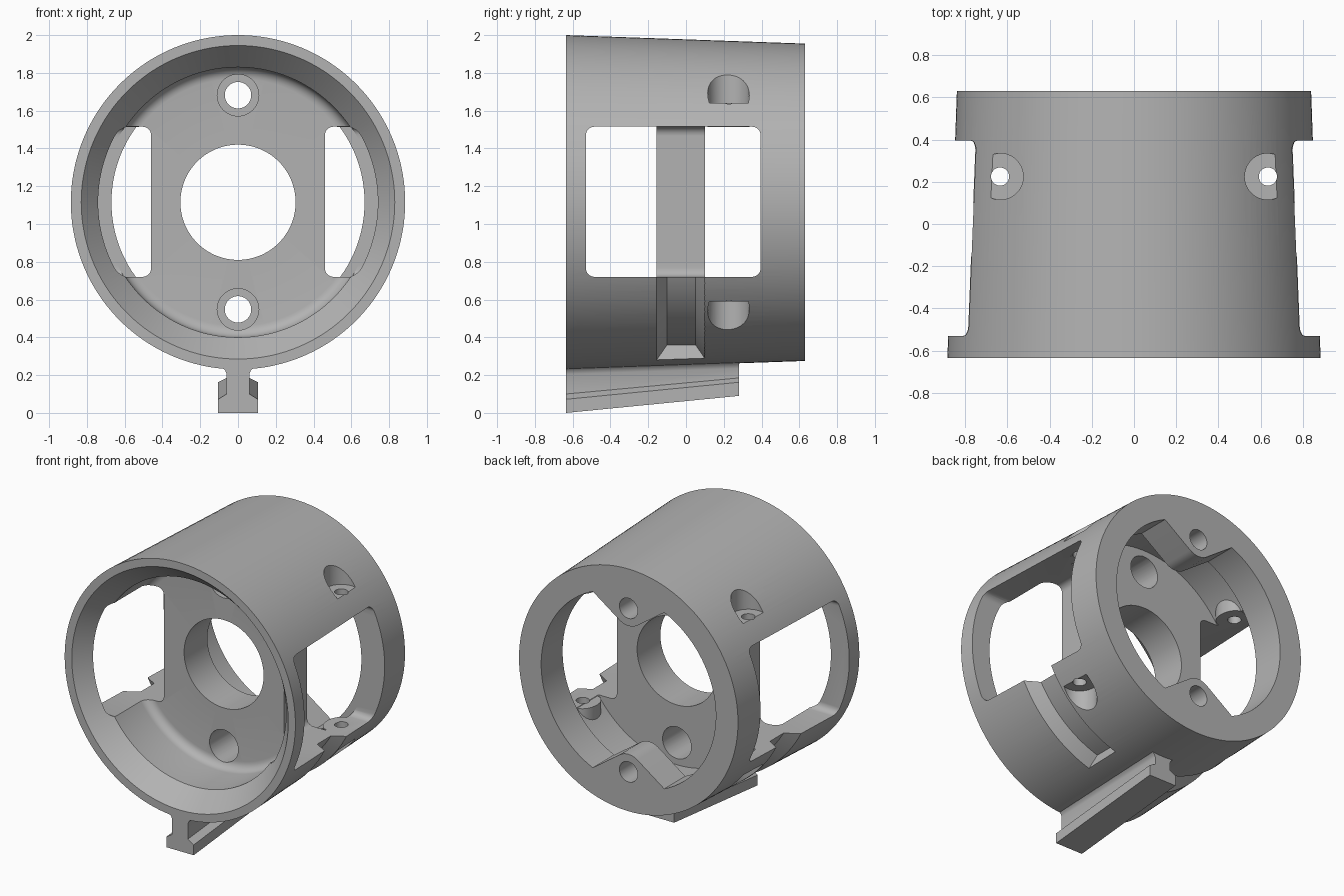
import bpy, bmesh
from math import sin, cos, pi, radians
from mathutils import Matrix, Vector

AXIS_Z = 1.115          # height of the bore axis
FRONT, BACK = -0.635, 0.63

cube = bpy.data.objects.get("Cube")
if cube:
    bpy.data.objects.remove(cube, do_unlink=True)

grey = bpy.data.materials.new("plain_grey")
grey.use_nodes = True
colour = (0.45, 0.45, 0.45, 1)
grey.diffuse_color = colour
grey.node_tree.nodes["Principled BSDF"].inputs["Base Color"].default_value = colour


def finish(name, bm):
    bmesh.ops.recalc_face_normals(bm, faces=bm.faces)
    mesh = bpy.data.meshes.new(name)
    bm.to_mesh(mesh)
    bm.free()
    mesh.materials.append(grey)
    ob = bpy.data.objects.new(name, mesh)
    bpy.context.scene.collection.objects.link(ob)
    return ob


def lathe(name, profile, start=0, end=360, steps=144):
    """Revolve a closed (radius, y) profile; angles run from the bottom towards +x."""
    bm = bmesh.new()
    full = end - start == 360
    rings = []
    for i in range(steps if full else steps + 1):
        a = radians(start + (end - start) * i / steps)
        rings.append([bm.verts.new((r * sin(a), y, AXIS_Z - r * cos(a))) for r, y in profile])
    n = len(profile)
    for i in range(steps):
        p, q = rings[i], rings[(i + 1) % len(rings)]
        for j in range(n):
            k = (j + 1) % n
            bm.faces.new((p[j], p[k], q[k], q[j]))
    if not full:
        bm.faces.new(rings[0])
        bm.faces.new(rings[-1])
    return finish(name, bm)


def prism(name, front_pts, back_pts):
    bm = bmesh.new()
    a = [bm.verts.new(p) for p in front_pts]
    b = [bm.verts.new(p) for p in back_pts]
    bm.faces.new(a)
    bm.faces.new(b)
    for i in range(len(a)):
        k = (i + 1) % len(a)
        bm.faces.new((a[i], a[k], b[k], b[i]))
    return finish(name, bm)


def cylinder(name, centre, radius, length, axis="Z", x_scale=1):
    bm = bmesh.new()
    turn = Matrix.Rotation(pi / 2, 4, "X") if axis == "Y" else Matrix()
    bmesh.ops.create_cone(bm, cap_ends=True, segments=48, radius1=radius, radius2=radius,
                          depth=length,
                          matrix=Matrix.Translation(centre) @ Matrix.Diagonal((x_scale, 1, 1, 1)) @ turn)
    return finish(name, bm)


def rounded_box(name, low, high, radius):
    low, high = Vector(low), Vector(high)
    bm = bmesh.new()
    bmesh.ops.create_cube(bm, size=1, matrix=Matrix.Translation((low + high) / 2)
                          @ Matrix.Diagonal((*(high - low), 1)))
    bmesh.ops.bevel(bm, geom=bm.edges[:], offset=radius, segments=5, profile=0.5, affect="EDGES")
    return finish(name, bm)


def combine(body, tool, operation):
    mod = body.modifiers.new("cut", "BOOLEAN")
    mod.operation, mod.object, mod.solver = operation, tool, "EXACT"
    bpy.context.view_layer.update()
    graph = bpy.context.evaluated_depsgraph_get()
    mesh = bpy.data.meshes.new_from_object(body.evaluated_get(graph))
    body.modifiers.clear()
    body.data = mesh
    bpy.data.objects.remove(tool, do_unlink=True)


# Tapered shell with chamfered mouth, filleted front recess, centre web and rear ring
fillet = [(0.655 + 0.06 * cos(a), -0.215 + 0.06 * sin(a)) for a in (i * pi / 12 for i in range(7))]
shell = [(0.885, FRONT), (0.83, FRONT), (0.715, -0.5)] + fillet + [
    (0.305, -0.155), (0.305, 0.1), (0.72, 0.1), (0.72, 0.395),
    (0.67, 0.395), (0.67, BACK), (0.84, BACK)]
housing = lathe("housing", shell)

# Side windows, which also trim the web
for s in (-1, 1):
    xs = sorted((s * 0.46, s * 1.2))
    combine(housing, rounded_box("window_cutter", (xs[0], -0.53, 0.72), (xs[1], 0.395, 1.515), 0.045),
            "DIFFERENCE")

# Rear screw pads: rounded tip flaring out into the ring
arc = [radians(-125 + 7 * i) for i in range(11)]
outline = [(-0.298, 0.628)] + [(0.12 * cos(a), 0.565 + 0.12 * sin(a)) for a in arc]
outline += [(0.298, 0.628), (0.298, 0.7), (-0.298, 0.7)]
for v in (-1, 1):
    rows = [[(x, y, AXIS_Z + v * u) for x, u in outline] for y in (0.4, BACK)]
    combine(housing, prism("screw_pad", *rows), "UNION")

# Mounting rail: T section, sloping up towards the back (x, z at front, rise at back)
half = [(0.105, 0, 0.09), (0.105, 0.072, 0.09), (0.06, 0.1, 0.085), (0.06, 0.205, 0.03),
        (0.068, 0.225, 0.03), (0.085, 0.24, 0.03), (0.085, 0.265, 0.06)]
section = half + [(-x, z, d) for x, z, d in reversed(half)]
combine(housing, prism("mounting_rail", [(x, FRONT, z) for x, z, d in section],
                       [(x, 0.28, z + d) for x, z, d in section]), "UNION")

# Clamp screw bosses, pockets and holes at the four window corners
for s in (-1, 1):
    for v in (-1, 1):
        def at(x, offset):
            return (s * x, 0.225, AXIS_Z + v * offset)
        combine(housing, cylinder("boss", at(0.6, 0.457), 0.11, 0.118, x_scale=0.68), "UNION")
        combine(housing, cylinder("pocket_cutter", at(0.635, 0.825), 0.11, 0.6), "DIFFERENCE")
        combine(housing, cylinder("hole_cutter", at(0.635, 0.45), 0.043, 0.4), "DIFFERENCE")

# Access holes in the web and narrower holes in the rear pads
for v in (-1, 1):
    z = AXIS_Z + v * 0.567
    combine(housing, cylinder("access_cutter", (0, -0.02, z), 0.11, 0.4, "Y"), "DIFFERENCE")
    combine(housing, cylinder("pad_hole_cutter", (0, 0.5, z), 0.07, 0.5, "Y"), "DIFFERENCE")

# Sloped-wall grooves below each window
groove = [(0.785, -0.1), (0.785, 0.05), (0.935, 0.15), (0.935, -0.2)]
for start, end in ((16, 78), (-78, -16)):
    combine(housing, lathe("groove_cutter", groove, start, end, 30), "DIFFERENCE")

# Smooth curved walls, keep crisp edges
bpy.ops.object.select_all(action="DESELECT")
housing.select_set(True)
bpy.context.view_layer.objects.active = housing
bpy.ops.object.shade_smooth_by_angle(angle=radians(30))
